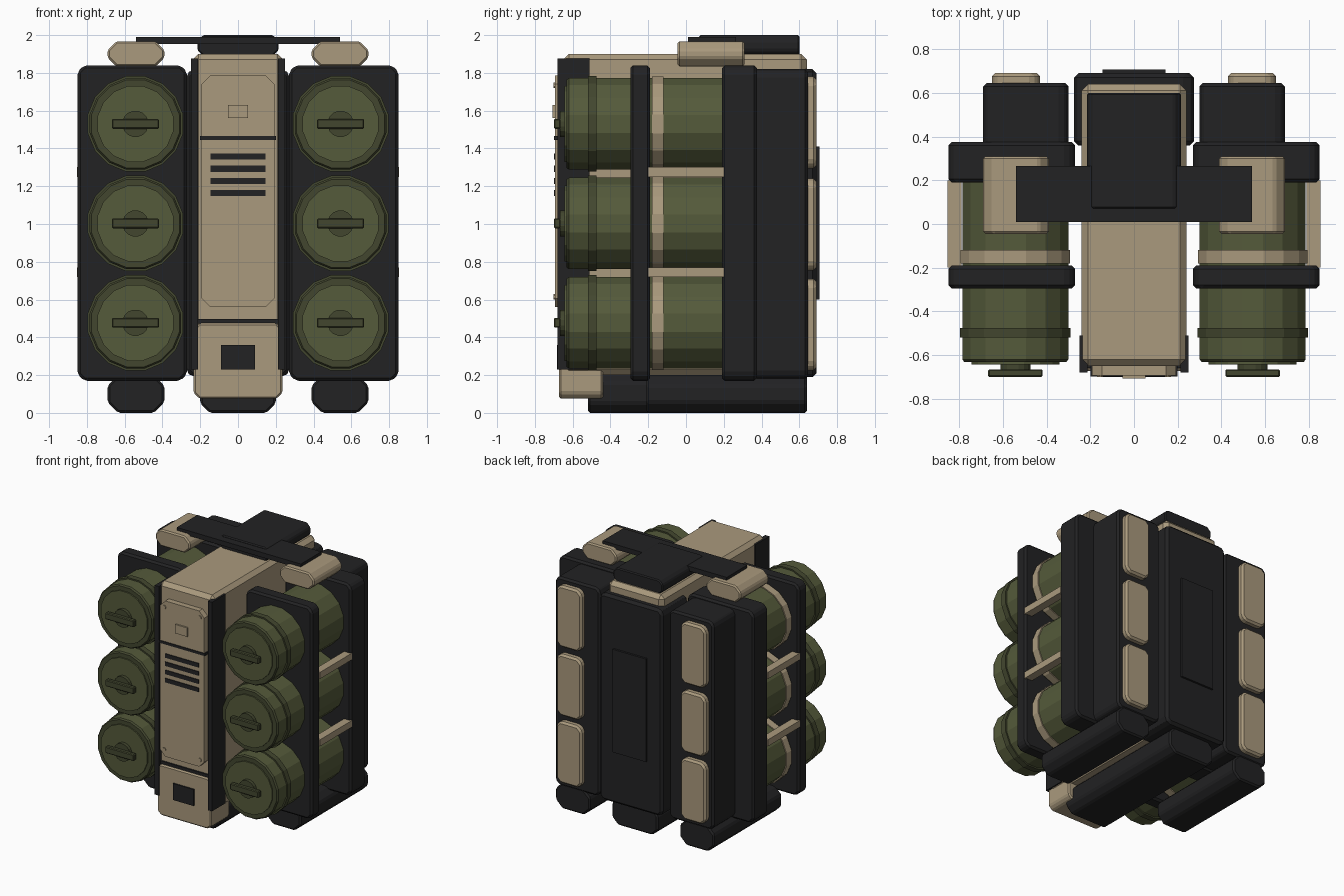
import bpy, bmesh, math
from mathutils import Matrix

cube = bpy.data.objects.get("Cube")
if cube:
    bpy.data.objects.remove(cube, do_unlink=True)


def material(name, rgb):
    m = bpy.data.materials.new(name)
    m.use_nodes = True
    m.diffuse_color = (*rgb, 1)
    bsdf = next(n for n in m.node_tree.nodes if n.type == 'BSDF_PRINCIPLED')
    bsdf.inputs["Base Color"].default_value = (*rgb, 1)
    return m


TAN = material("sand tan", (0.40, 0.32, 0.205))
DARK = material("charcoal", (0.016, 0.016, 0.017))
GREEN = material("olive green", (0.09, 0.103, 0.043))
DEEP = material("deep olive", (0.055, 0.062, 0.028))


def finish(name, bm, mats, bevel=0):
    bmesh.ops.recalc_face_normals(bm, faces=bm.faces)
    mesh = bpy.data.meshes.new(name)
    bm.to_mesh(mesh)
    bm.free()
    for m in mats:
        mesh.materials.append(m)
    ob = bpy.data.objects.new(name, mesh)
    bpy.context.collection.objects.link(ob)
    if bevel:
        mod = ob.modifiers.new("edge bevel", 'BEVEL')
        mod.width = bevel
        mod.segments = 1
        mod.limit_method = 'ANGLE'
        mod.angle_limit = math.radians(30)
    return ob


def slab(name, mat, x, y, z, corner=0, bevel=0):
    """Box between the x, y, z ranges; its front outline may have cut corners."""
    bm = bmesh.new()
    c = corner
    if c:
        pts = [(x[0] + c, z[0]), (x[1] - c, z[0]), (x[1], z[0] + c), (x[1], z[1] - c),
               (x[1] - c, z[1]), (x[0] + c, z[1]), (x[0], z[1] - c), (x[0], z[0] + c)]
    else:
        pts = [(x[0], z[0]), (x[1], z[0]), (x[1], z[1]), (x[0], z[1])]
    face = bm.faces.new([bm.verts.new((px, y[0], pz)) for px, pz in pts])
    out = bmesh.ops.extrude_face_region(bm, geom=[face])
    moved = [v for v in out["geom"] if isinstance(v, bmesh.types.BMVert)]
    bmesh.ops.translate(bm, verts=moved, vec=(0, y[1] - y[0], 0))
    return finish(name, bm, [mat], bevel)


def centred(name, mat, half, y, z, corner=0, bevel=0):
    return slab(name, mat, (-half, half), y, z, corner, bevel)


def pair(name, mat, x, y, z, corner=0, bevel=0):
    """The same slab on the model's left and right."""
    slab("left_" + name, mat, x, y, z, corner, bevel)
    slab("right_" + name, mat, (-x[1], -x[0]), y, z, corner, bevel)


def turned(name, mats, profile, x, z, sides=16, dark_faces=()):
    """Lathe (radius, y) points round a front-to-back axis, with closed ends."""
    bm = bmesh.new()
    rings = []
    for r, y in profile:
        ring = []
        for i in range(sides):
            a = 2 * math.pi * (i + 0.5) / sides
            ring.append(bm.verts.new((x + r * math.cos(a), y, z + r * math.sin(a))))
        rings.append(ring)
    for k in range(len(rings) - 1):
        for i in range(sides):
            j = (i + 1) % sides
            f = bm.faces.new((rings[k][i], rings[k][j], rings[k + 1][j], rings[k + 1][i]))
            f.material_index = int(k in dark_faces)
    bm.faces.new(rings[0])
    bm.faces.new(rings[-1])
    return finish(name, bm, mats)


# Central housing
centred("housing", TAN, 0.24, (-0.65, 0.64), (0.2, 1.9), bevel=0.03)
centred("spine", DARK, 0.275, (0.36, 0.69), (0.19, 1.82), corner=0.03, bevel=0.02)
centred("spine_panel", DARK, 0.145, (0.68, 0.706), (0.6, 1.41))
centred("centre_foot", DARK, 0.2, (-0.52, 0.64), (0, 0.21), corner=0.05, bevel=0.012)
pair("housing_guard", DARK, (0.213, 0.25), (-0.68, -0.51), (0.23, 1.875))
centred("lower_front_block", TAN, 0.235, (-0.672, -0.44), (0.075, 0.475), corner=0.03, bevel=0.01)
centred("lower_latch", DARK, 0.09, (-0.682, -0.66), (0.23, 0.36))

# Front cover and its fittings
centred("front_cover", TAN, 0.192, (-0.694, -0.64), (0.56, 1.785), corner=0.045)
centred("upper_seam", DARK, 0.2, (-0.699, -0.64), (1.445, 1.465))
centred("lower_seam", DARK, 0.213, (-0.66, -0.62), (0.473, 0.498))
centred("cover_button", TAN, 0.052, (-0.706, -0.68), (1.56, 1.63))
for i in range(4):
    zc = 1.357 - 0.0645 * i
    centred(f"vent_slot_{i + 1}", DARK, 0.145, (-0.7, -0.68), (zc - 0.016, zc + 0.016))
for side, sx in (("left", 1), ("right", -1)):
    for level, bz in (("upper", 1.735), ("lower", 0.615)):
        turned(f"{side}_{level}_bolt", [TAN], [(0.015, -0.701), (0.015, -0.68)],
               sx * 0.155, bz, sides=8)

# Side racks, feet and rear boxes
pair("front_rack", DARK, (0.27, 0.85), (-0.295, -0.19), (0.17, 1.84), corner=0.035, bevel=0.015)
pair("rear_rack", DARK, (0.27, 0.85), (0.19, 0.375), (0.17, 1.84), corner=0.035, bevel=0.015)
pair("rear_box", DARK, (0.3, 0.69), (0.36, 0.645), (0.18, 1.82), corner=0.03, bevel=0.015)
pair("side_foot", DARK, (0.39, 0.69), (-0.21, 0.64), (0, 0.2), corner=0.055, bevel=0.012)
for name, low in (("lower", 0.225), ("middle", 0.755), ("upper", 1.295)):
    pair(name + "_rear_pad", TAN, (0.43, 0.65), (0.63, 0.69), (low, low + 0.485),
         corner=0.035, bevel=0.015)
for name, zc in (("lower", 0.745), ("upper", 1.275)):
    pair(name + "_tie_bar", TAN, (0.79, 0.853), (-0.2, 0.2), (zc - 0.026, zc + 0.026))

# Canisters with straps and twist handles
BODY = [(0.205, -0.642), (0.205, -0.632), (0.238, -0.632), (0.247, -0.62), (0.247, -0.52),
        (0.258, -0.52), (0.258, -0.475), (0.247, -0.475), (0.247, 0.2)]
for side, sx in (("left", 1), ("right", -1)):
    for level, zc in (("lower", 0.477), ("middle", 1.003), ("upper", 1.53)):
        tag, xc = f"{side}_{level}_", sx * 0.543
        turned(tag + "canister", [GREEN, DEEP], BODY, xc, zc, dark_faces=(1, 2, 4, 5, 6))
        turned(tag + "strap", [TAN], [(0.255, -0.18), (0.255, -0.118)], xc, zc)
        turned(tag + "hub", [DEEP], [(0.07, -0.668), (0.07, -0.63)], xc, zc)
        slab(tag + "handle", DEEP, (xc - 0.125, xc + 0.125), (-0.7, -0.665),
             (zc - 0.026, zc + 0.026), bevel=0.006)

# Top bridge
pair("top_pad", TAN, (0.39, 0.69), (-0.045, 0.31), (1.835, 1.967), corner=0.045, bevel=0.01)
centred("cross_bar", DARK, 0.54, (0.01, 0.265), (1.952, 1.99))
centred("top_cap", DARK, 0.215, (0.07, 0.6), (1.89, 2.0), corner=0.03, bevel=0.008)
